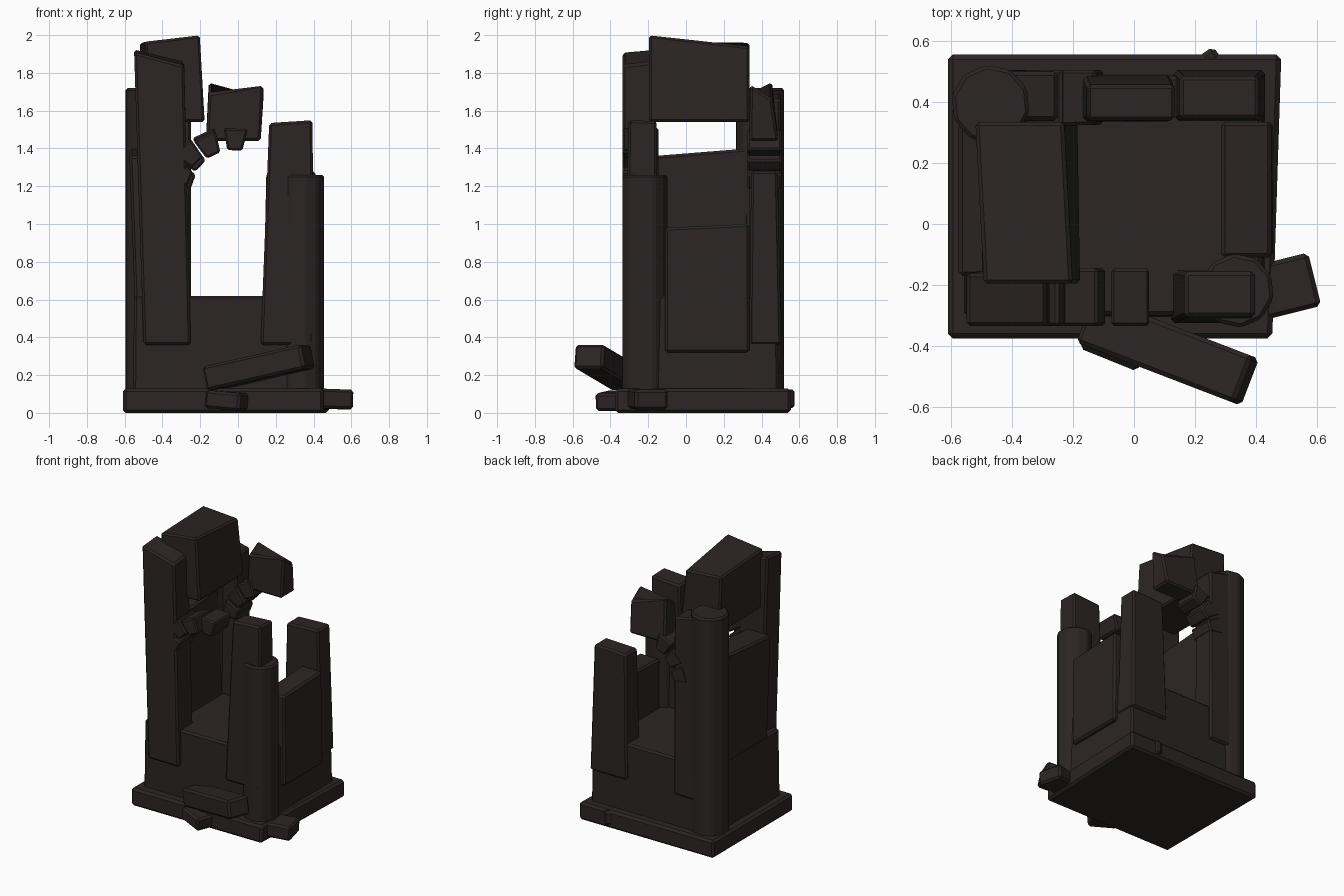
import bpy, bmesh, math
from mathutils import Matrix, Euler

if "Cube" in bpy.data.objects:
    bpy.data.objects.remove(bpy.data.objects["Cube"])

stone = bpy.data.materials.new("dark_brown_stone")
stone.diffuse_color = (0.026, 0.018, 0.018, 1)
stone.use_nodes = True
stone.node_tree.nodes["Principled BSDF"].inputs["Base Color"].default_value = stone.diffuse_color


def finish(name, bm, bevel):
    bmesh.ops.recalc_face_normals(bm, faces=bm.faces)
    if bevel:
        bmesh.ops.bevel(bm, geom=list(bm.edges), offset=bevel, segments=1,
                        affect='EDGES', clamp_overlap=True)
    me = bpy.data.meshes.new(name)
    bm.to_mesh(me)
    bm.free()
    me.materials.append(stone)
    ob = bpy.data.objects.new(name, me)
    bpy.context.collection.objects.link(ob)
    return ob


def block(name, low, z0, high, z1, bevel=0.013):
    """Rough block: low/high are (x0, x1, y0, y1); z1 is the top height of the
    front-left, front-right, back-right and back-left corner."""
    if not isinstance(z1, tuple):
        z1 = (z1,) * 4
    bm = bmesh.new()
    ring = lambda r: [(r[0], r[2]), (r[1], r[2]), (r[1], r[3]), (r[0], r[3])]
    b = [bm.verts.new((x, y, z0)) for x, y in ring(low)]
    t = [bm.verts.new((x, y, z)) for (x, y), z in zip(ring(high), z1)]
    bm.faces.new(b[::-1])
    bm.faces.new(t)
    for i in range(4):
        j = (i + 1) % 4
        bm.faces.new((b[i], b[j], t[j], t[i]))
    return finish(name, bm, bevel)


def rubble(name, loc, size, rot):
    bm = bmesh.new()
    m = (Matrix.Translation(loc) @ Euler([math.radians(a) for a in rot]).to_matrix().to_4x4()
         @ Matrix.Diagonal((*size, 1)))
    bmesh.ops.create_cube(bm, size=1, matrix=m)
    return finish(name, bm, 0.014)


def column(name, x, y, r, z0, z1):
    bm = bmesh.new()
    m = Matrix.Translation((x, y, (z0 + z1) / 2)) @ Matrix.Rotation(0.1, 4, 'Z')
    bmesh.ops.create_cone(bm, cap_ends=True, segments=10, radius1=r, radius2=r,
                          depth=z1 - z0, matrix=m)
    return finish(name, bm, 0.012)


def arch_stone(name, angle, r0, r1, y0, y1, cx=-0.03, cz=1.15):
    """Wedge stone at an angle on the broken arch."""
    bm = bmesh.new()
    a = math.radians(angle)
    u, v = (math.cos(a), math.sin(a)), (-math.sin(a), math.cos(a))
    ends = []
    for y in (y0, y1):
        ends.append([bm.verts.new((cx + r * u[0] + w * v[0], y, cz + r * u[1] + w * v[1]))
                     for r, w in ((r0, -0.04), (r1, -0.064), (r1, 0.064), (r0, 0.04))])
    f, k = ends
    bm.faces.new(f)
    bm.faces.new(k[::-1])
    for i in range(4):
        j = (i + 1) % 4
        bm.faces.new((f[i], k[i], k[j], f[j]))
    return finish(name, bm, 0.01)


# base slab, with a slightly crooked plan, and the solid core
base = block("base_slab", (-0.61, 0.465, -0.375, 0.555), 0.0,
             (-0.61, 0.465, -0.375, 0.555), 0.13, 0.016)
for v in base.data.vertices:
    if v.co.x > 0:
        v.co.x += 0.016 * (v.co.y / 0.5)
block("core", (-0.555, 0.43, -0.305, 0.49), 0.1, (-0.55, 0.42, -0.3, 0.485), 0.62)

# round corner columns
column("front_right_column", 0.338, -0.218, 0.122, 0.1, 1.26)
column("back_left_column", -0.47, 0.392, 0.13, 0.1, 1.72)

# leaning corner piers
block("front_left_pier", (-0.50, -0.25, -0.335, -0.15), 0.36,
      (-0.55, -0.285, -0.335, -0.16), (1.91, 1.84, 1.86, 1.925))
block("front_right_pier", (0.12, 0.40, -0.325, -0.15), 0.36,
      (0.165, 0.395, -0.305, -0.155), (1.535, 1.55, 1.545, 1.53))
block("back_left_pier", (-0.50, -0.25, 0.33, 0.505), 0.36,
      (-0.53, -0.25, 0.34, 0.50), (1.72, 1.66, 1.66, 1.72))
block("back_right_pier", (0.13, 0.43, 0.335, 0.505), 0.36,
      (0.15, 0.41, 0.345, 0.485), (1.27, 1.28, 1.28, 1.27))

# side wall panels
block("left_wall", (-0.545, -0.35, -0.17, 0.33), 0.55,
      (-0.575, -0.38, -0.17, 0.33), (1.36, 1.36, 1.40, 1.40))
block("right_wall", (0.29, 0.455, -0.11, 0.335), 0.32,
      (0.285, 0.45, -0.11, 0.335), (0.98, 0.98, 1.0, 1.0))

# large leaning block on top and the broken back wall fragment
top = block("top_block", (-0.50, -0.18, -0.195, 0.335), 1.54,
            (-0.505, -0.215, -0.195, 0.335), (1.965, 2.0, 1.94, 1.96), 0.012)
for v in top.data.vertices:
    v.co.x -= 0.035 * (v.co.y - 0.05) * (1 if v.co.z > 1.7 else 0.3) * 1.5
block("back_wall_fragment", (-0.17, 0.12, 0.335, 0.49), 1.44,
      (-0.155, 0.135, 0.34, 0.455), (1.69, 1.74, 1.66, 1.755))

# broken arches, front and back
for i, (a, r) in enumerate(((158, 0.24), (136, 0.255), (115, 0.235), (87, 0.24))):
    arch_stone(f"front_arch_stone_{i}", a, r, r + 0.115, -0.335, -0.145)
for i, (a, r) in enumerate(((160, 0.22), (137, 0.23), (115, 0.25))):
    arch_stone(f"back_arch_stone_{i}", a, r, r + 0.115, 0.325, 0.505)

# fallen rubble
rubble("fallen_beam", (0.11, -0.415, 0.24), (0.57, 0.165, 0.13), (0, -12, -21))
rubble("front_rubble", (-0.06, -0.385, 0.065), (0.20, 0.13, 0.095), (0, 5, -22))
rubble("right_rubble", (0.455, -0.215, 0.075), (0.28, 0.18, 0.105), (0, 2, 14))
rubble("back_rubble", (0.25, 0.53, 0.075), (0.075, 0.075, 0.10), (0, 0, 35))
